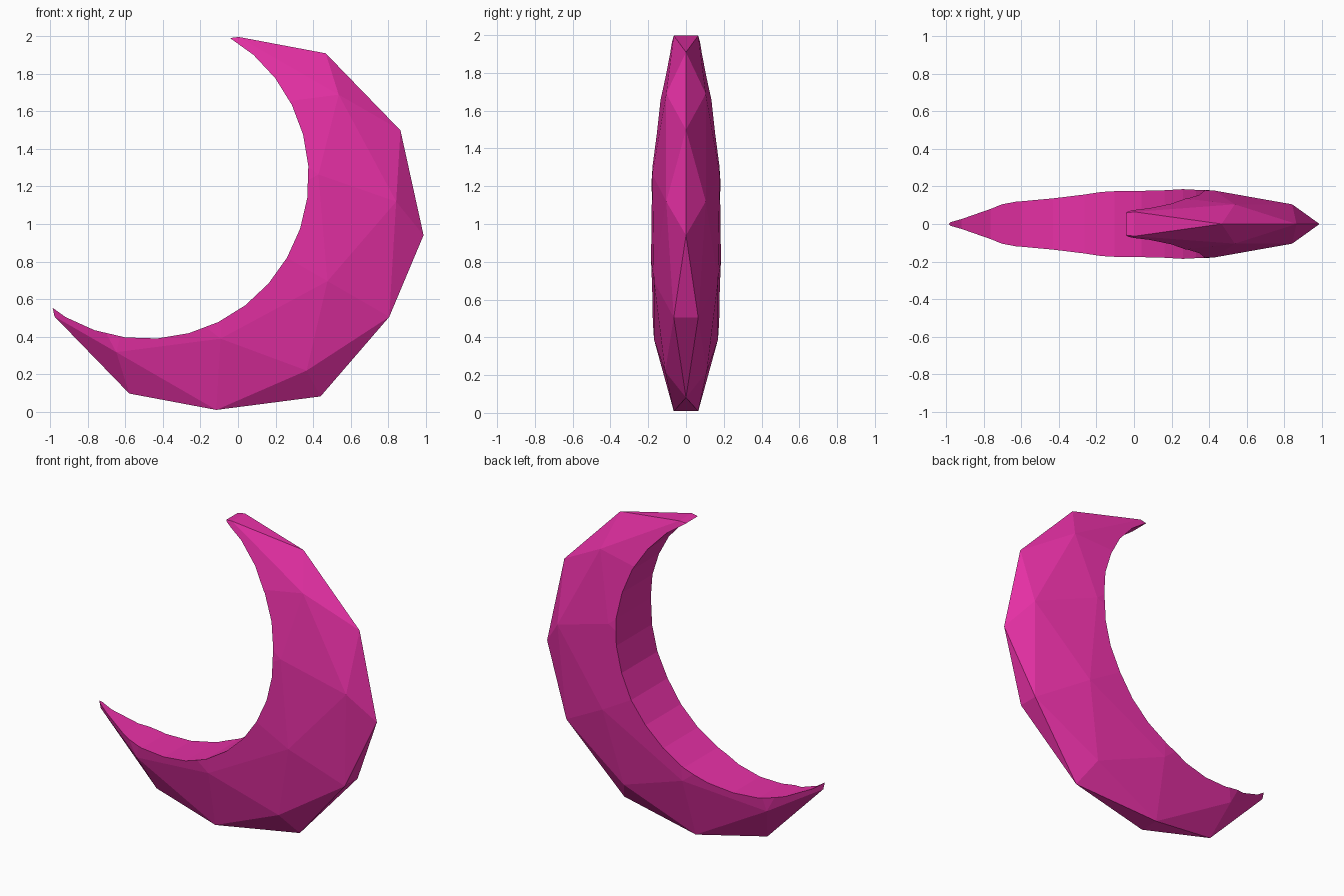
import bpy
from math import radians, cos, sin

if "Cube" in bpy.data.objects:
    bpy.data.objects.remove(bpy.data.objects["Cube"])

TILT = radians(30)
CX, CZ, R = -0.056, 1.003, 1.047

# Moon body: faceted ball, flattened front to back and tilted
bpy.ops.mesh.primitive_ico_sphere_add(subdivisions=2, radius=R, location=(CX, 0, CZ),
                                      rotation=(0, TILT, 0))
moon = bpy.context.object
moon.name = "crescent_moon"
moon.scale = (1, 0.2, 1)

# Round cutter that bites out the inner curve
bpy.ops.mesh.primitive_cylinder_add(vertices=32, radius=0.864, depth=2)
cutter = bpy.context.object
cutter.name = "inner_curve_cutter"
cutter.rotation_euler = (radians(90), radians(-3.75), 0)
cutter.location = (CX + 0.498 * cos(radians(150)), 0, CZ + 0.498 * sin(radians(150)))
cutter.hide_render = True
cutter.hide_set(True)

cut = moon.modifiers.new("inner_curve", 'BOOLEAN')
cut.operation = 'DIFFERENCE'
cut.solver = 'EXACT'
cut.object = cutter

# Magenta surface
mat = bpy.data.materials.new("magenta")
mat.diffuse_color = (0.80, 0.03, 0.38, 1)
mat.use_nodes = True
mat.node_tree.nodes["Principled BSDF"].inputs["Base Color"].default_value = mat.diffuse_color
moon.data.materials.append(mat)
